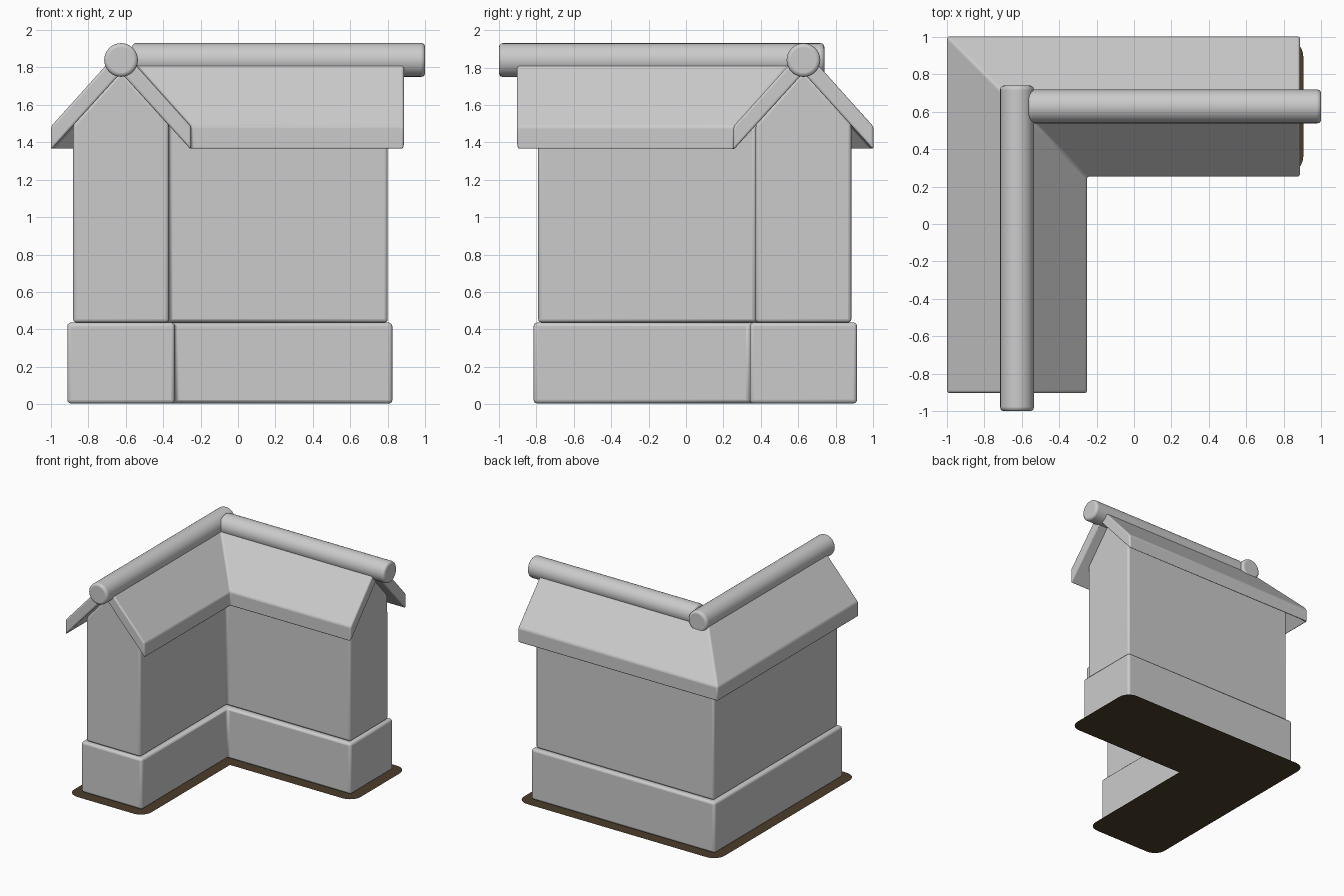
import bpy, bmesh, math
from mathutils import Matrix

cube = bpy.data.objects.get("Cube")
if cube:
    bpy.data.objects.remove(cube, do_unlink=True)

CX, CY = -0.625, 0.628      # where the two wings' centre lines meet


def material(name, color):
    m = bpy.data.materials.new(name)
    m.use_nodes = True
    m.diffuse_color = (*color, 1)
    m.node_tree.nodes["Principled BSDF"].inputs["Base Color"].default_value = (*color, 1)
    return m


STONE = material("grey stone", (0.6, 0.6, 0.6))
EARTH = material("dark brown earth", (0.07, 0.046, 0.022))


def finish(bm, name, mat, bevel=0):
    mesh = bpy.data.meshes.new(name)
    bm.to_mesh(mesh)
    bm.free()
    obj = bpy.data.objects.new(name, mesh)
    bpy.context.collection.objects.link(obj)
    mesh.materials.append(mat)
    if bevel:
        mod = obj.modifiers.new("soft edges", 'BEVEL')
        mod.width, mod.segments = bevel, 3
        mod.limit_method, mod.angle_limit = 'ANGLE', math.radians(30)
        bpy.ops.object.select_all(action='DESELECT')
        obj.select_set(True)
        bpy.context.view_layer.objects.active = obj
        bpy.ops.object.shade_smooth_by_angle(angle=math.radians(40))
    return obj


def corner_sweep(name, profile, front, side, bevel):
    """Sweep a profile of (outward offset, height) round the mitred corner."""
    bm = bmesh.new()
    rings = [[bm.verts.new(p) for p in ring] for ring in (
        [(CX - d, front, z) for d, z in profile],
        [(CX - d, CY + d, z) for d, z in profile],
        [(side, CY + d, z) for d, z in profile])]
    n = len(profile)
    for a, b in zip(rings, rings[1:]):
        for i in range(n):
            j = (i + 1) % n
            bm.faces.new((a[i], a[j], b[j], b[i]))
    bm.faces.new(rings[0])
    bm.faces.new(rings[-1][::-1])
    bmesh.ops.recalc_face_normals(bm, faces=bm.faces)
    return finish(bm, name, STONE, bevel)


def mirrored(half):
    """Close a half profile by mirroring its off-axis points."""
    return half + [(-d, z) for d, z in reversed(half) if d]


# Footing, wall with gable ends, and roof
corner_sweep("footing", mirrored([(0.287, 0.004), (0.287, 0.437)]), -0.815, 0.825, 0.02)
corner_sweep("wall", mirrored([(0.256, 0.437), (0.256, 1.495), (0, 1.785)]), -0.79, 0.80, 0.018)
corner_sweep("roof", mirrored([(0, 1.772), (0.374, 1.36), (0.374, 1.485), (0.07, 1.823)]),
             -0.903, 0.887, 0.012)


# Round ridge caps
def ridge(name, start, end, axis):
    bm = bmesh.new()
    turn = Matrix.Rotation(math.pi / 2, 4, 'X' if axis == 1 else 'Y')
    place = [CX, CY, 1.84]
    place[axis] = (start + end) / 2
    bmesh.ops.create_cone(bm, cap_ends=True, segments=32, radius1=0.09, radius2=0.09,
                          depth=end - start, matrix=Matrix.Translation(place) @ turn)
    return finish(bm, name, STONE, 0.02)


ridge("front_wing_ridge", -1, 0.74, 1)
ridge("side_wing_ridge", -0.565, 1, 0)

# Flat ground patch with rounded outer corners
R, FRONT, SIDE = 0.365, -0.895, 0.905
bm = bmesh.new()
outline = [(CX - R, FRONT), (CX + R, FRONT), (CX + R, CY - R),
           (SIDE, CY - R), (SIDE, CY + R), (CX - R, CY + R)]
verts = [bm.verts.new((x, y, 0)) for x, y in outline]
bm.faces.new(verts)
bmesh.ops.bevel(bm, geom=verts[:2] + verts[3:], offset=0.1, segments=6,
                profile=0.5, affect='VERTICES')
finish(bm, "ground_patch", EARTH)
